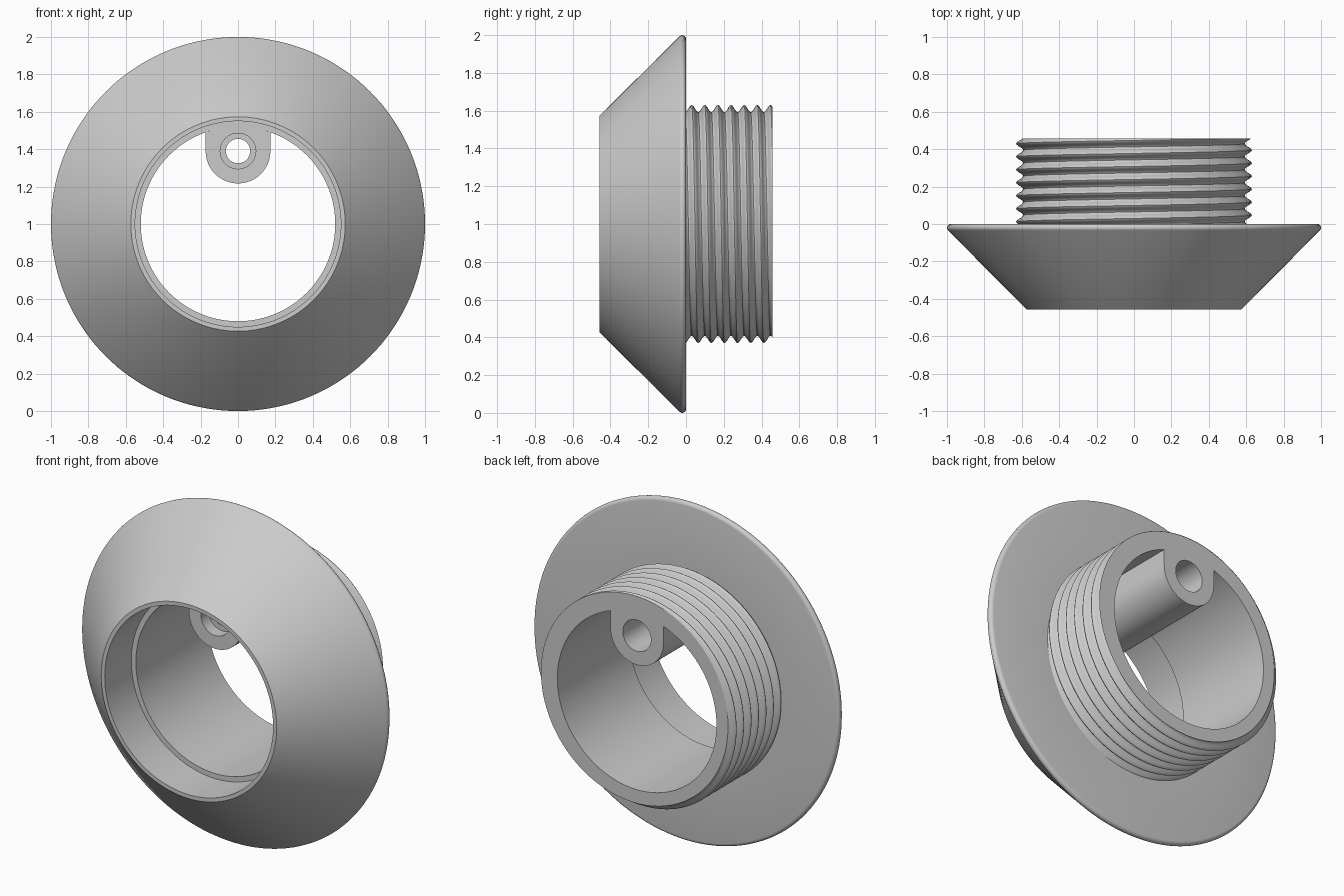
import bpy, bmesh
from math import sin, cos, pi, radians, sqrt

if "Cube" in bpy.data.objects:
    bpy.data.objects.remove(bpy.data.objects["Cube"])

BACK, STEP, FRONT = 0.458, -0.21, -0.458   # y of tube end, bore step, front face
BORE, MOUTH = 0.52, 0.55                   # bore radii behind / in front of the step


def grid_object(name, columns):
    """Closed shell from point columns; each column is a closed loop, columns wrap too."""
    bm = bmesh.new()
    cols = [[bm.verts.new(p) for p in col] for col in columns]
    n = len(cols[0])
    for a, b in zip(cols, cols[1:]):
        for i in range(n):
            j = (i + 1) % n
            bm.faces.new((a[i], a[j], b[j], b[i]))
    bmesh.ops.remove_doubles(bm, verts=bm.verts, dist=1e-5)
    bmesh.ops.recalc_face_normals(bm, faces=bm.faces)
    mesh = bpy.data.meshes.new(name)
    bm.to_mesh(mesh)
    bm.free()
    obj = bpy.data.objects.new(name, mesh)
    bpy.context.collection.objects.link(obj)
    bpy.ops.object.select_all(action='DESELECT')
    obj.select_set(True)
    bpy.context.view_layer.objects.active = obj
    bpy.ops.object.shade_smooth_by_angle(angle=radians(30))
    return obj


# Flange body: stepped bore, 45 degree cone, rounded rim, helical outer thread
PITCH, START, SAMPLES, SEGMENTS = 0.0695, 0.03, 10, 144
RIM = 0.02
profile = [(BORE, BACK), (BORE, STEP), (MOUTH, STEP), (MOUTH, FRONT), (0.573, FRONT)]
for i in range(7):
    a = radians(135 - 135 * i / 6)
    profile.append((1 - RIM + RIM * sin(a), -RIM + RIM * cos(a)))

body_columns = []
for s in range(SEGMENTS + 1):
    t = 2 * pi * s / SEGMENTS
    rows = list(profile)
    for k in range(-2 * SAMPLES, 7 * SAMPLES + 1):
        y = START + PITCH * (k / SAMPLES + s / SEGMENTS)
        y = min(max(y, 0), BACK)
        r = 0.611 + 0.019 * cos(2 * pi * (y - START) / PITCH - t)
        rows.append((r, y))
    body_columns.append([(r * sin(t), y, 1 + r * cos(t)) for r, y in rows])
grid_object("threaded_flange", body_columns)

# Screw boss: U-shaped block hanging from the bore wall, with a stepped hole
BOSS_Z, BOSS_R = 0.39, 0.173


def boss_reach(a):
    """Distance from the hole centre to the boss outline in direction a."""
    c, s = cos(a), sin(a)
    if s <= 0:
        return BOSS_R
    to_bore = -BOSS_Z * s + sqrt((BOSS_Z * s) ** 2 + BORE ** 2 - BOSS_Z ** 2)
    return min(to_bore, BOSS_R / max(abs(c), 1e-6))


hole = [(0.095, STEP), (0.095, STEP + 0.07), (0.065, STEP + 0.07),
        (0.065, STEP + 0.12), (0.092, STEP + 0.12), (0.092, BACK)]
boss_columns = []
for s in range(121):
    a = 2 * pi * s / 120
    reach = boss_reach(a)
    rows = [(reach, STEP)] + hole + [(reach, BACK)]
    boss_columns.append([(r * cos(a), y, 1 + BOSS_Z + r * sin(a)) for r, y in rows])
grid_object("screw_boss", boss_columns)
